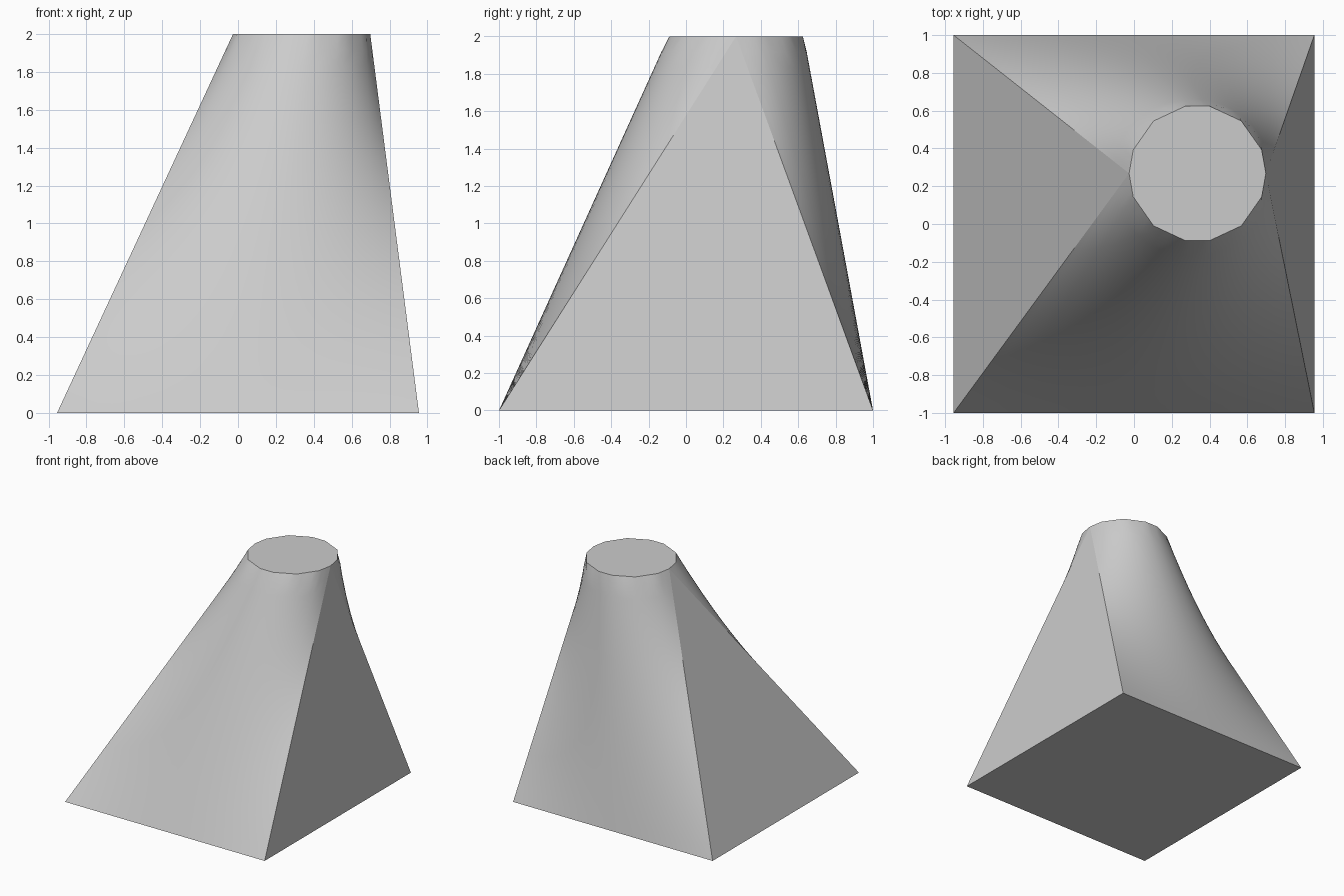
import bpy, bmesh, math
from mathutils import Vector

if "Cube" in bpy.data.objects:
    bpy.data.objects.remove(bpy.data.objects["Cube"])

HX, HY, H = 0.955, 1.0, 2.0                # base half sizes and height
CX, CY, R = 0.336, 0.268, 0.362            # off-centre round top
STOPS = [0, 20, 50, 80, 100, 130, 160, 180]  # corners of each half of the rim
SUB, ROWS = 4, 24


def rim(a, sign):
    a = math.radians(a)
    return Vector((CX - R * math.cos(a), CY + sign * R * math.sin(a), H))


bm = bmesh.new()


def ruled_side(sign):
    """Ruled surface from one straight base edge to half of the rim."""
    cols = []
    for a, b in zip(STOPS, STOPS[1:]):
        for k in range(SUB):
            t = k / SUB
            cols.append((a + (b - a) * t, rim(a, sign).lerp(rim(b, sign), t)))
    cols.append((180, rim(180, sign)))
    grid = []
    for ang, chord in cols:
        foot = Vector((-HX + 2 * HX * ang / 180, sign * HY, 0))
        top = rim(ang, sign)
        col = [bm.verts.new(foot.lerp(top, r / ROWS)) for r in range(ROWS)]
        grid.append(col + [bm.verts.new(chord)])
    for c, d in zip(grid, grid[1:]):
        for r in range(ROWS):
            bm.faces.new((c[r], d[r], d[r + 1], c[r + 1])).smooth = True
    return grid


front, back = ruled_side(-1), ruled_side(1)

# flat triangular left and right sides, sharing the corner edges
for i in (0, -1):
    bm.faces.new(front[i] + back[i][-2::-1])

# flat bottom and round top
bm.faces.new([c[0] for c in front] + [c[0] for c in reversed(back)])
bm.faces.new([c[-1] for c in front] + [c[-1] for c in reversed(back)][1:-1])

bmesh.ops.remove_doubles(bm, verts=bm.verts, dist=1e-5)
bmesh.ops.recalc_face_normals(bm, faces=bm.faces)

mesh = bpy.data.meshes.new("square_to_round_loft")
bm.to_mesh(mesh)
bm.free()
obj = bpy.data.objects.new("square_to_round_loft", mesh)
bpy.context.collection.objects.link(obj)
